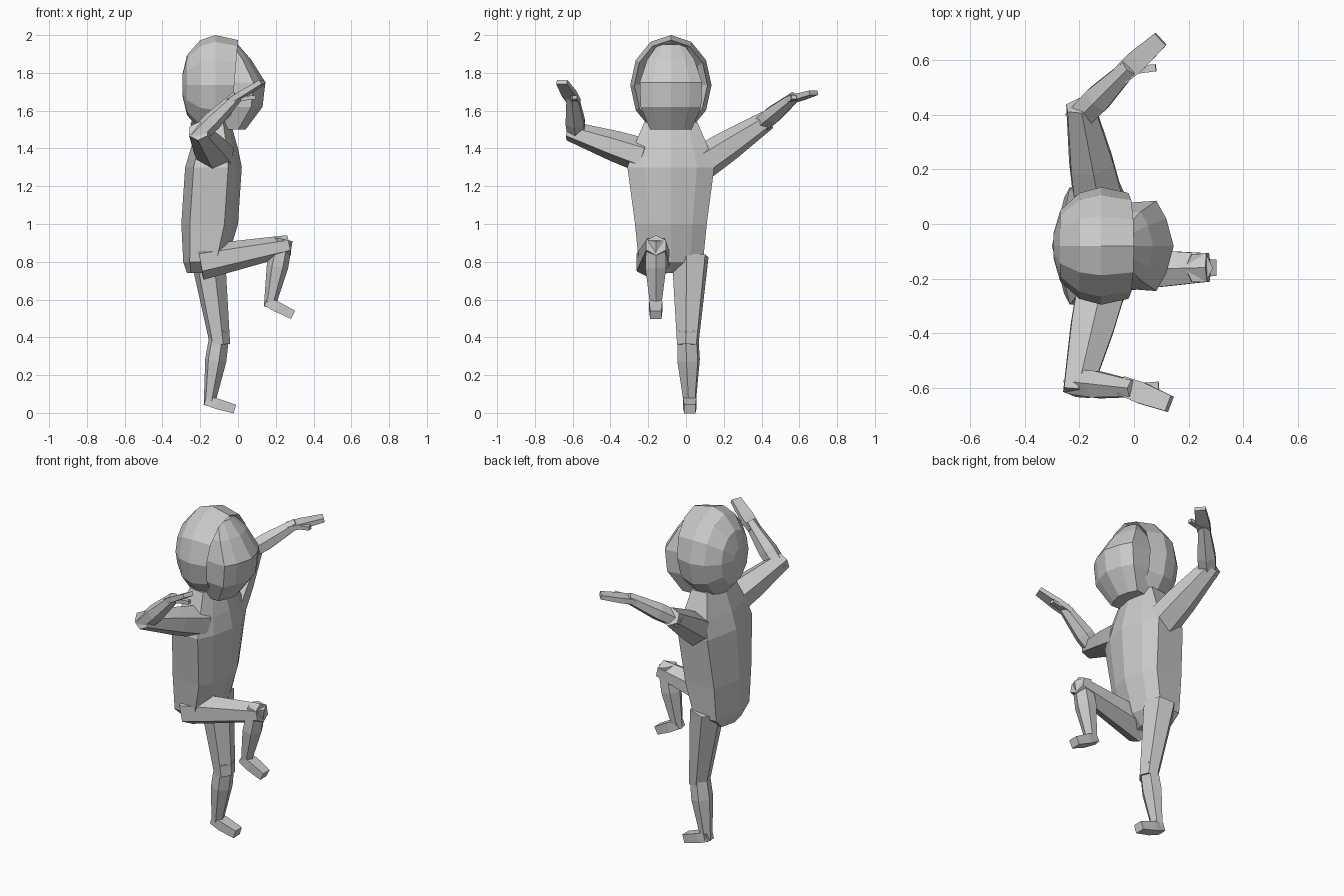
import bpy, bmesh, math
from mathutils import Vector

cube = bpy.data.objects.get("Cube")
if cube:
    bpy.data.objects.remove(cube, do_unlink=True)

colour = (.6, .6, .6, 1)
grey = bpy.data.materials.new("plain grey")
grey.use_nodes = True
grey.diffuse_color = colour
grey.node_tree.nodes["Principled BSDF"].inputs["Base Color"].default_value = colour

UP = Vector((0, 0, 1))
MIDDLE = -.08  # y of the body's plane of symmetry


def loft(name, rings):
    """Skin a list of equal closed rings and cap both ends, flat shaded."""
    bm = bmesh.new()
    loops = [[bm.verts.new(point) for point in ring] for ring in rings]
    for lower, upper in zip(loops, loops[1:]):
        for i in range(len(lower)):
            bm.faces.new((lower[i - 1], lower[i], upper[i], upper[i - 1]))
    bm.faces.new(loops[0])
    bm.faces.new(loops[-1])
    bmesh.ops.recalc_face_normals(bm, faces=bm.faces)
    mesh = bpy.data.meshes.new(name)
    bm.to_mesh(mesh)
    bm.free()
    mesh.materials.append(grey)
    bpy.context.collection.objects.link(bpy.data.objects.new(name, mesh))


def limb(name, start, end, start_radius, end_radius, bulge=0, flat=.9, sides=6):
    """Tapered tube that overlaps its joints, with a swelling near the middle."""
    along = (end - start).normalized()
    across = along.cross(UP).normalized()
    over = across.cross(along) * flat
    first = start - along * start_radius * .8
    last = end + along * end_radius * .8
    rings = []
    for t in (0, .4, 1):
        centre = first.lerp(last, t)
        radius = start_radius + (end_radius - start_radius) * t
        if 0 < t < 1:
            radius += bulge
        radius /= math.cos(math.pi / sides)
        angles = [math.tau * (k + .5) / sides for k in range(sides)]
        rings.append([centre + radius * (across * math.cos(a) + over * math.sin(a))
                      for a in angles])
    loft(name, rings)


def arm(side, shoulder, elbow, wrist, fingertip):
    shoulder, elbow, wrist, fingertip = map(Vector, (shoulder, elbow, wrist, fingertip))
    limb(side + "_upper_arm", shoulder, elbow, .09, .05, bulge=.005)
    limb(side + "_forearm", elbow, wrist, .045, .03, bulge=.01)
    limb(side + "_hand", wrist, fingertip, .035, .03, bulge=.006, flat=.4, sides=4)
    thumb_tip = wrist + Vector((.1, .01, .01))
    limb(side + "_thumb", wrist, thumb_tip, .016, .013, flat=.8, sides=4)


def leg(side, hip, knee, ankle, toe):
    hip, knee, ankle, toe = map(Vector, (hip, knee, ankle, toe))
    limb(side + "_thigh", hip, knee, .09, .052)
    limb(side + "_shin", knee, ankle, .05, .028, bulge=.014)
    limb(side + "_foot", ankle, toe, .03, .03, bulge=.005, flat=.8, sides=4)


def outline(front, back, half_width, z):
    """Horizontal section: ridged front and back, nearly flat sides."""
    depth = front - back
    half = [(0, 0), (.1, .6), (.24, 1), (.85, .93), (1, 0)]
    whole = half + [(t, -w) for t, w in half[-2:0:-1]]
    return [(front - t * depth, MIDDLE + w * half_width, z) for t, w in whole]


# Torso, from the hips up to the neck
heights = [.74, .8, 1, 1.3, 1.4, 1.54]
fronts = [-.12, -.06, 0, .02, 0, -.04]
backs = [-.27, -.29, -.3, -.28, -.25, -.2]
widths = [.1, .17, .19, .23, .2, .14]
loft("torso", map(outline, fronts, backs, widths, heights))

# Face, bulging forward out of the hood
heights = [1.5, 1.62, 1.75, 1.87, 1.95]
fronts = [.04, .13, .145, .07, 0]
widths = [.11, .16, .165, .125, .07]
loft("face", [outline(front, -.12, width, z)
              for front, width, z in zip(fronts, widths, heights)])

# Hood: upright ovals that shrink towards the back of the head, hollow at the rim
rings = []
for x, size in [(-.06, .75), (0, .9), (-.12, 1), (-.2, .9), (-.27, .6), (-.295, .2)]:
    ring = []
    for k in range(12):
        a = math.tau * k / 12
        lean = .02 * (math.sin(a) - 1) if x == 0 else 0
        ring.append((x + lean, MIDDLE + .215 * size * math.cos(a),
                     1.735 + .265 * size * math.sin(a)))
    rings.append(ring)
loft("hood", rings)

# Arms: the left reaches out, the right folds forward at the elbow
arm("left", (-.14, .14, 1.36), (-.19, .4, 1.53), (-.03, .56, 1.66), (.08, .66, 1.69))
arm("right", (-.13, -.28, 1.38), (-.2, -.58, 1.48), (-.02, -.6, 1.66), (.11, -.65, 1.74))

# Legs: the left stands, the right is raised with the knee forward
leg("left", (-.15, .02, .76), (-.1, .01, .4), (-.15, .02, .06), (-.04, .02, .027))
leg("right", (-.13, -.17, .81), (.23, -.16, .88), (.17, -.16, .58), (.27, -.16, .53))
